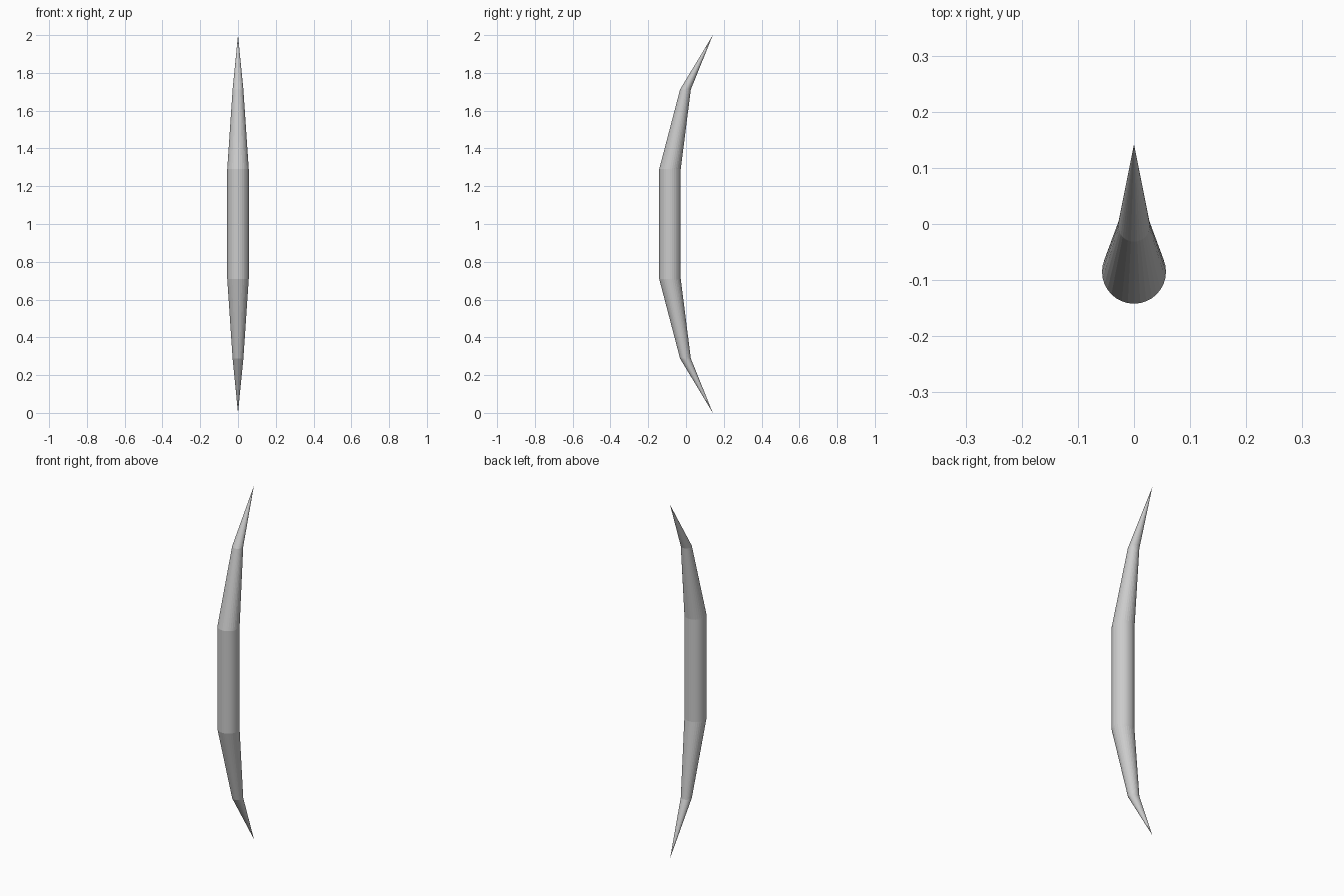
import bpy, bmesh, math

if "Cube" in bpy.data.objects:
    bpy.data.objects.remove(bpy.data.objects["Cube"])

SIDES = 32
# Upper half of the bow: (height above middle, centre y, radius)
HALF = [(0.29, -0.085, 0.057), (0.712, -0.003, 0.0285)]
TIP_Z, TIP_Y = 1.0, 0.142


def ring(bm, z, y, r):
    return [bm.verts.new((r * math.cos(2 * math.pi * i / SIDES),
                          y + r * math.sin(2 * math.pi * i / SIDES), z))
            for i in range(SIDES)]


bm = bmesh.new()

# Horizontal rings from bottom to top, mirrored about z = 1
stations = [(1 - z, y, r) for z, y, r in reversed(HALF)]
stations += [(1 + z, y, r) for z, y, r in HALF]
rings = [ring(bm, *s) for s in stations]
bottom_tip = bm.verts.new((0, TIP_Y, 1 - TIP_Z))
top_tip = bm.verts.new((0, TIP_Y, 1 + TIP_Z))

# Grip and limbs between rings, pointed ends at the tips
for i in range(SIDES):
    j = (i + 1) % SIDES
    for a, b in zip(rings, rings[1:]):
        bm.faces.new((a[i], a[j], b[j], b[i]))
    bm.faces.new((bottom_tip, rings[0][j], rings[0][i]))
    bm.faces.new((top_tip, rings[-1][i], rings[-1][j]))
bmesh.ops.recalc_face_normals(bm, faces=bm.faces)

mesh = bpy.data.meshes.new("curved_bow_stave")
bm.to_mesh(mesh)
bm.free()
stave = bpy.data.objects.new("curved_bow_stave", mesh)
bpy.context.collection.objects.link(stave)
